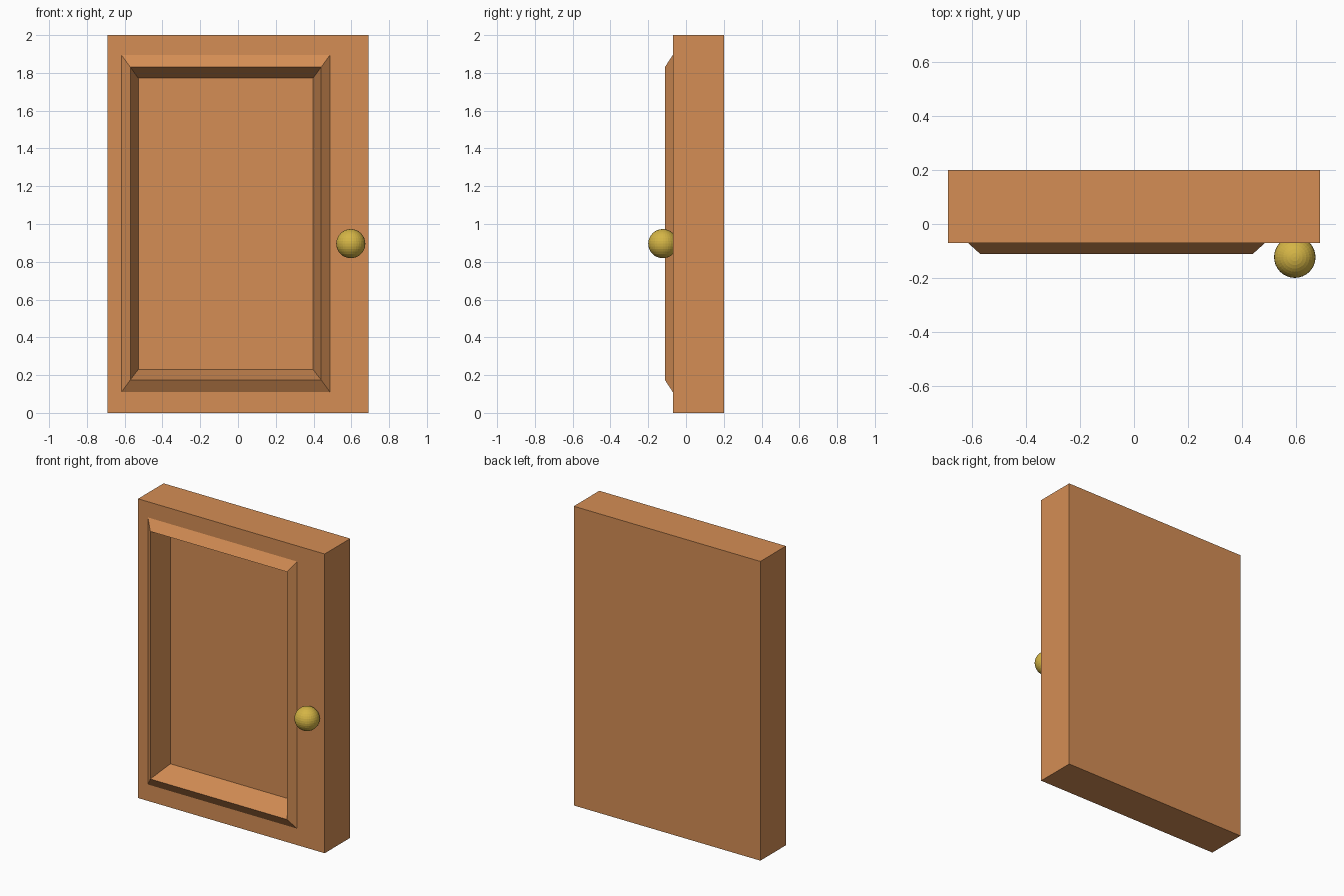
import bpy, bmesh

if "Cube" in bpy.data.objects:
    bpy.data.objects.remove(bpy.data.objects["Cube"])


def material(name, rgb):
    m = bpy.data.materials.new(name)
    m.diffuse_color = (*rgb, 1)
    m.use_nodes = True
    m.node_tree.nodes["Principled BSDF"].inputs["Base Color"].default_value = m.diffuse_color
    return m


def add_object(name, bm, mat):
    bmesh.ops.recalc_face_normals(bm, faces=bm.faces)
    mesh = bpy.data.meshes.new(name)
    bm.to_mesh(mesh)
    bm.free()
    mesh.materials.append(mat)
    obj = bpy.data.objects.new(name, mesh)
    bpy.context.collection.objects.link(obj)
    return obj


wood = material("wood", (0.66, 0.27, 0.09))
brass = material("brass", (0.66, 0.46, 0.06))

# Door: nested rectangles (x0, x1, z0, z1, y) bridged from the back to the recessed panel
rings = [
    (-0.69, 0.69, 0.0, 2.0, 0.20),       # back edge
    (-0.69, 0.69, 0.0, 2.0, -0.07),      # front edge
    (-0.617, 0.487, 0.11, 1.895, -0.07), # moulding base
    (-0.57, 0.44, 0.175, 1.83, -0.112),  # moulding ridge
    (-0.528, 0.397, 0.23, 1.772, 0.04),  # sunken panel
]
bm = bmesh.new()
loops = [[bm.verts.new((x, y, z)) for x, z in ((x0, z0), (x1, z0), (x1, z1), (x0, z1))]
         for x0, x1, z0, z1, y in rings]
for a, b in zip(loops, loops[1:]):
    for i in range(4):
        j = (i + 1) % 4
        bm.faces.new((a[i], a[j], b[j], b[i]))
bm.faces.new(loops[0])
bm.faces.new(loops[-1])
add_object("door", bm, wood)

# Round knob
bm = bmesh.new()
bmesh.ops.create_uvsphere(bm, u_segments=32, v_segments=16, radius=0.077)
knob = add_object("knob", bm, brass)
knob.location = (0.597, -0.123, 0.896)
